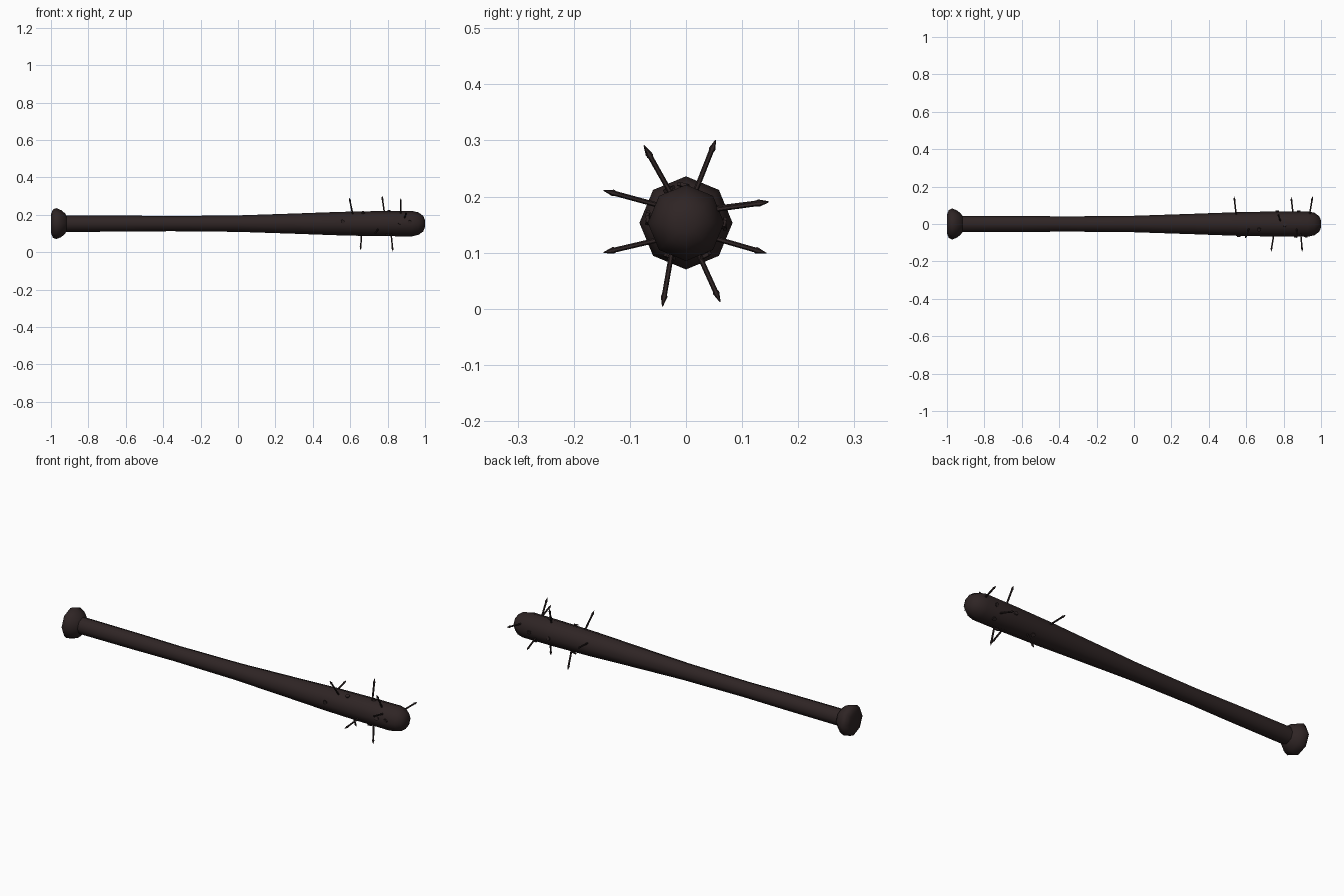
import bpy, bmesh, math
from mathutils import Vector

if "Cube" in bpy.data.objects:
    bpy.data.objects.remove(bpy.data.objects["Cube"])

AXIS_Z = 0.153

mat = bpy.data.materials.new("dark brown")
mat.diffuse_color = (0.028, 0.018, 0.018, 1)
mat.use_nodes = True
mat.node_tree.nodes["Principled BSDF"].inputs["Base Color"].default_value = mat.diffuse_color


def make(name, bm):
    bmesh.ops.recalc_face_normals(bm, faces=bm.faces)
    me = bpy.data.meshes.new(name)
    bm.to_mesh(me)
    bm.free()
    ob = bpy.data.objects.new(name, me)
    bpy.context.collection.objects.link(ob)
    me.materials.append(mat)
    bpy.ops.object.select_all(action='DESELECT')
    ob.select_set(True)
    bpy.context.view_layer.objects.active = ob
    bpy.ops.object.shade_smooth_by_angle(angle=math.radians(50))
    return ob


def lathe(bm, start, direction, profile, sides):
    """Rings of (distance, radius) along a direction, closed at both ends."""
    d = direction.normalized()
    u = Vector((0, 0, 1)) if abs(d.x) > 0.9 else d.cross(Vector((1, 0, 0))).normalized()
    v = d.cross(u).normalized()
    rings = []
    for t, r in profile:
        rings.append([bm.verts.new(start + d * t
                      + u * (r * math.cos(2 * math.pi * i / sides))
                      + v * (r * math.sin(2 * math.pi * i / sides)))
                      for i in range(sides)])
    for a, b in zip(rings, rings[1:]):
        for i in range(sides):
            j = (i + 1) % sides
            bm.faces.new((a[i], a[j], b[j], b[i]))
    bm.faces.new(rings[0])
    bm.faces.new(rings[-1])


# Bat: octagonal lathe with knob, handle, swelling barrel and rounded end
bat_profile = [(-1.0, 0.05), (-0.99, 0.075), (-0.972, 0.083), (-0.945, 0.072),
               (-0.925, 0.055), (-0.918, 0.044), (-0.6, 0.043), (-0.36, 0.0405),
               (0.0, 0.044), (0.3, 0.054), (0.55, 0.063), (0.75, 0.067),
               (0.93, 0.068), (0.965, 0.06), (0.99, 0.042), (1.0, 0.018)]
bm = bmesh.new()
lathe(bm, Vector((0, 0, AXIS_Z)), Vector((1, 0, 0)), bat_profile, 8)
make("bat", bm)

# Nails: each given by where it leaves the wood and by its tip
nails = [((0.61, -0.035, 0.22), (0.595, -0.075, 0.291)),
         ((0.78, 0.025, 0.23), (0.77, 0.053, 0.301)),
         ((0.87, -0.035, 0.22), (0.87, -0.073, 0.288)),
         ((0.66, 0.028, 0.085), (0.655, 0.061, 0.012)),
         ((0.82, -0.028, 0.085), (0.828, -0.042, 0.004)),
         ((0.545, 0.06, 0.18), (0.535, 0.147, 0.191)),
         ((0.85, 0.06, 0.123), (0.84, 0.143, 0.099)),
         ((0.94, 0.06, 0.178), (0.955, 0.147, 0.19)),
         ((0.745, -0.07, 0.118), (0.733, -0.147, 0.1)),
         ((0.893, -0.07, 0.19), (0.90, -0.147, 0.211))]

for n, (root, tip) in enumerate(nails):
    root, tip = Vector(root), Vector(tip)
    d = (root - tip).normalized()
    # the head sits just proud of the wood on the opposite side
    length = (root - tip).length
    while True:
        p = tip + d * length
        if length > 0.13 and math.hypot(p.y, p.z - AXIS_Z) > 0.064:
            break
        length += 0.001
    bm = bmesh.new()
    head = tip + d * (length + 0.006)
    total = length + 0.006
    lathe(bm, head, -d, [(0, 0.011), (0.006, 0.011), (0.0065, 0.0045),
                         (total - 0.022, 0.0045), (total - 0.018, 0.006),
                         (total, 0.0008)], 6)
    make("nail_%02d" % (n + 1), bm)
